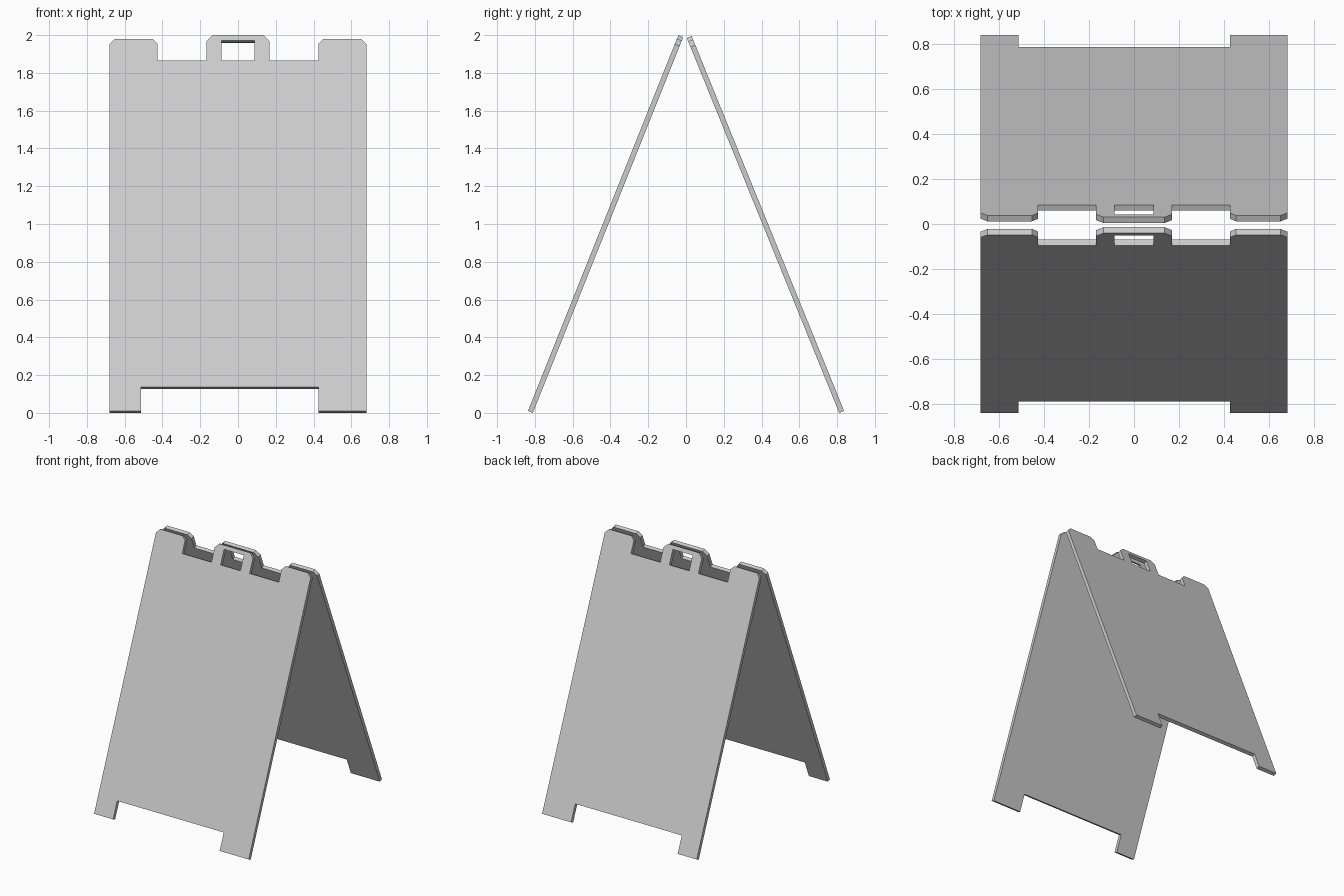
import bpy, bmesh, math
from mathutils import Vector

if "Cube" in bpy.data.objects:
    bpy.data.objects.remove(bpy.data.objects["Cube"])

THICK = 0.028
FOOT_Z = 0.0105          # height of the outer bottom edge of a tilted panel
STRETCH = 1.077          # upright height -> length along the panel

# Right half of the top edge: handle, notch, shoulder (x, height)
top_half = [(0.135, 2.0), (0.168, 1.968), (0.168, 1.865), (0.425, 1.865),
            (0.425, 1.953), (0.453, 1.981), (0.65, 1.981), (0.68, 1.952)]
# Feet and the slightly off-centre cutout between them
feet = [(0.68, FOOT_Z), (0.425, FOOT_Z), (0.425, 0.138),
        (-0.513, 0.138), (-0.513, FOOT_Z), (-0.68, FOOT_Z)]
outline = top_half + feet + [(-x, z) for x, z in reversed(top_half)]
grip_hole = [(-0.087, 1.865), (0.087, 1.865), (0.087, 1.972), (-0.087, 1.972)]


def panel(name, side, top_y):
    """Flat sign board leaning inwards; side is -1 for front, 1 for back."""
    tilt = math.atan2(0.837 - top_y, 1.985)
    base = Vector((0, side * 0.837, FOOT_Z))
    up = Vector((0, -side * math.sin(tilt), math.cos(tilt)))
    inward = Vector((0, -side * math.cos(tilt), -math.sin(tilt)))
    bm = bmesh.new()
    for loop in (outline, grip_hole):
        vs = [bm.verts.new(base + Vector((x, 0, 0)) + up * ((z - FOOT_Z) * STRETCH))
              for x, z in loop]
        for a, b in zip(vs, vs[1:] + vs[:1]):
            bm.edges.new((a, b))
    bmesh.ops.triangle_fill(bm, edges=bm.edges[:], use_beauty=True)
    ext = bmesh.ops.extrude_face_region(bm, geom=bm.faces[:], use_keep_orig=True)
    moved = [g for g in ext["geom"] if isinstance(g, bmesh.types.BMVert)]
    bmesh.ops.translate(bm, verts=moved, vec=inward * THICK)
    bmesh.ops.recalc_face_normals(bm, faces=bm.faces[:])
    me = bpy.data.meshes.new(name)
    bm.to_mesh(me)
    bm.free()
    ob = bpy.data.objects.new(name, me)
    bpy.context.collection.objects.link(ob)
    return ob


# Two boards forming the A-frame
panel("front_panel", -1, 0.042)
panel("back_panel", 1, 0.03)
